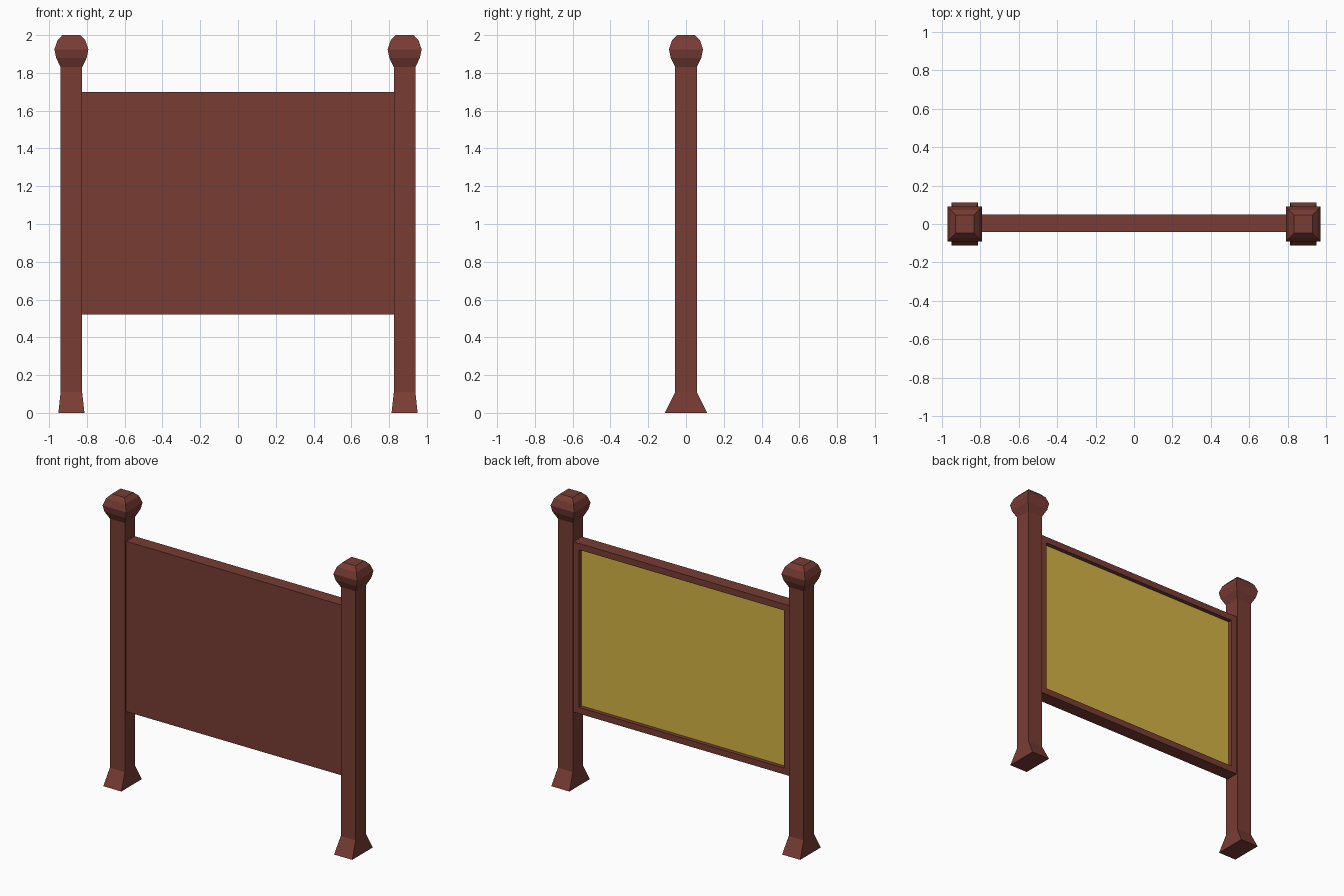
import bpy, bmesh

if "Cube" in bpy.data.objects:
    bpy.data.objects.remove(bpy.data.objects["Cube"])


def make_material(name, colour):
    m = bpy.data.materials.new(name)
    m.diffuse_color = (*colour, 1.0)
    m.use_nodes = True
    m.node_tree.nodes["Principled BSDF"].inputs["Base Color"].default_value = m.diffuse_color
    return m


brown = make_material("reddish brown wood", (0.188, 0.045, 0.034))
yellow = make_material("mustard board", (0.66, 0.45, 0.06))


def finish(bm, name, materials):
    bmesh.ops.recalc_face_normals(bm, faces=bm.faces)
    mesh = bpy.data.meshes.new(name)
    bm.to_mesh(mesh)
    bm.free()
    for m in materials:
        mesh.materials.append(m)
    obj = bpy.data.objects.new(name, mesh)
    bpy.context.collection.objects.link(obj)
    return obj


def square_loft(name, cx, rings):
    """Stack rectangular rings given as (z, half x, half y)."""
    bm = bmesh.new()
    loops = [[bm.verts.new((cx + sx * hx, sy * hy, z))
              for sx, sy in ((-1, -1), (1, -1), (1, 1), (-1, 1))]
             for z, hx, hy in rings]
    for a, b in zip(loops, loops[1:]):
        for i in range(4):
            j = (i + 1) % 4
            bm.faces.new((a[i], a[j], b[j], b[i]))
    bm.faces.new(loops[0])
    bm.faces.new(loops[-1])
    return finish(bm, name, [brown])


# Posts with flared feet and faceted square finials
P = 0.057
post_rings = [(0, 0.069, 0.112), (0.11, P, P), (1.83, P, P)]
cap_rings = [(1.83, P, P), (1.88, 0.081, 0.081), (1.925, 0.09, 0.09),
             (1.972, 0.074, 0.074), (2.0, 0.048, 0.048)]
for side, cx in (("left", -0.882), ("right", 0.882)):
    square_loft(side + "_post", cx, post_rings + cap_rings[1:])

# Framed board: solid front, recessed yellow panel on the back
bm = bmesh.new()
bmesh.ops.create_cube(bm, size=1)
for v in bm.verts:
    v.co = (v.co.x * 1.652, 0.004 + v.co.y * 0.092, 1.11 + v.co.z * 1.176)
bm.normal_update()
back = max(bm.faces, key=lambda f: f.normal.y)
bmesh.ops.inset_region(bm, faces=[back], thickness=0.062)
recess = bmesh.ops.extrude_face_region(bm, geom=[back])
panel = [g for g in recess["geom"] if isinstance(g, bmesh.types.BMFace)][0]
if back.is_valid:
    bmesh.ops.delete(bm, geom=[back], context='FACES_ONLY')
for v in panel.verts:
    v.co.y -= 0.028
panel.material_index = 1
finish(bm, "notice_board", [brown, yellow])
